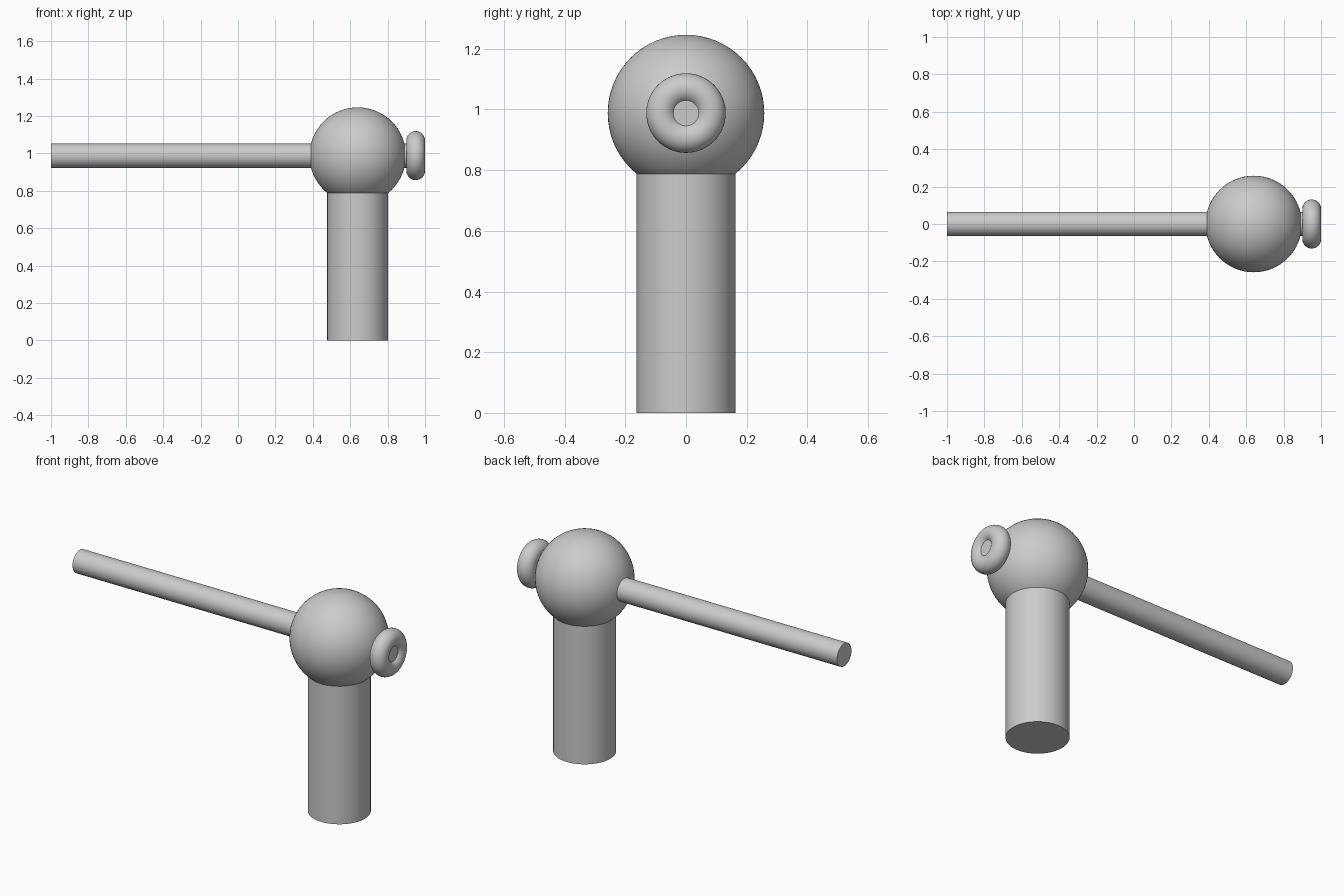
import bpy
import math

cube = bpy.data.objects.get("Cube")
if cube:
    bpy.data.objects.remove(cube, do_unlink=True)

grey = bpy.data.materials.new("plain grey")
grey.use_nodes = True
GREY = (0.6, 0.6, 0.6, 1)
grey.diffuse_color = GREY
grey.node_tree.nodes["Principled BSDF"].inputs["Base Color"].default_value = GREY

AXIS_X, AXIS_Z = 0.64, 0.988
ALONG_X = (0, math.pi / 2, 0)


def finish(name):
    """Name the new part, colour it and smooth its curved faces."""
    part = bpy.context.object
    part.name = name
    part.data.materials.append(grey)
    bpy.ops.object.shade_smooth_by_angle(angle=math.radians(40))


def cylinder(name, radius, length, centre, rotation=(0, 0, 0)):
    bpy.ops.mesh.primitive_cylinder_add(vertices=64, radius=radius, depth=length,
                                        location=centre, rotation=rotation)
    finish(name)


# Upright post, its top buried in the ball
cylinder("post", 0.163, 0.9, (AXIS_X, 0, 0.45))

# Round head
bpy.ops.mesh.primitive_uv_sphere_add(segments=64, ring_count=32, radius=0.258,
                                     location=(AXIS_X, 0, AXIS_Z))
finish("ball_head")

# Long rod running through the ball into the ring
ROD_START, ROD_END = -1.0, 0.981
cylinder("rod", 0.065, ROD_END - ROD_START,
         ((ROD_START + ROD_END) / 2, 0, AXIS_Z), ALONG_X)

# Ring around the rod's short end
bpy.ops.mesh.primitive_torus_add(major_radius=0.081, minor_radius=0.05,
                                 major_segments=64, minor_segments=32,
                                 location=(0.95, 0, AXIS_Z), rotation=ALONG_X)
finish("end_ring")
